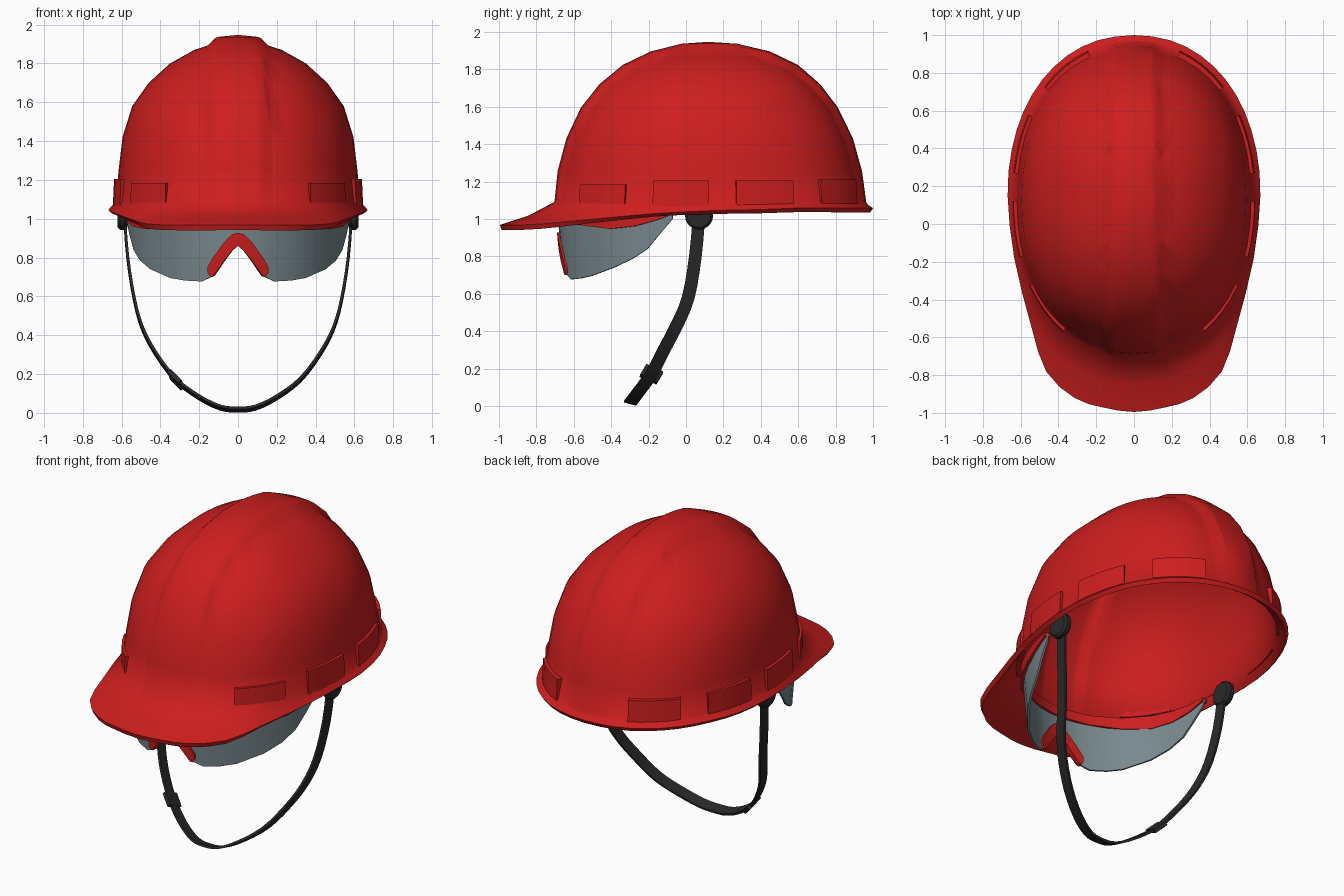
import bpy, bmesh
from math import sin, cos, pi, radians, copysign
from mathutils import Vector, Matrix

if "Cube" in bpy.data.objects:
    bpy.data.objects.remove(bpy.data.objects["Cube"], do_unlink=True)


def material(name, rgb):
    m = bpy.data.materials.new(name)
    m.use_nodes = True
    m.diffuse_color = (*rgb, 1)
    bsdf = next(n for n in m.node_tree.nodes if n.type == 'BSDF_PRINCIPLED')
    bsdf.inputs["Base Color"].default_value = (*rgb, 1)
    return m


RED = material("red plastic", (0.61, 0.013, 0.013))
GREY = material("visor grey", (0.19, 0.25, 0.27))
BLACK = material("strap black", (0.022, 0.022, 0.022))


def finish(name, bm, mat, thickness=0, angle=38):
    me = bpy.data.meshes.new(name)
    bm.to_mesh(me)
    bm.free()
    ob = bpy.data.objects.new(name, me)
    bpy.context.collection.objects.link(ob)
    me.materials.append(mat)
    bpy.ops.object.select_all(action='DESELECT')
    ob.select_set(True)
    bpy.context.view_layer.objects.active = ob
    if thickness:
        mod = ob.modifiers.new("Solidify", 'SOLIDIFY')
        mod.thickness = thickness
        mod.offset = -1
        bpy.ops.object.modifier_apply(modifier=mod.name)
    bpy.ops.object.shade_smooth_by_angle(angle=radians(angle))
    return ob


def oval(a, rx, ry, yc, z, fullness=2):
    """Point on a level oval, a radians from the front; fullness above 2 fills its corners."""
    s, c = sin(a), cos(a)
    e = 2 / fullness
    return Vector((rx * copysign(abs(s) ** e, s), yc - ry * copysign(abs(c) ** e, c), z))


def smooth(points, steps, closed=False):
    """Points on a soft curve through the given ones."""
    n, result = len(points), []

    def at(i):
        return points[i % n] if closed else points[max(0, min(n - 1, i))]

    for i in range(n if closed else n - 1):
        a, b, c, d = (at(i + k) for k in (-1, 0, 1, 2))
        for s in range(steps):
            t = s / steps
            result.append(b + (c - a) * (t / 2) + (a * 2 - b * 5 + c * 4 - d) * (t * t / 2)
                          + (b * 3 - a - c * 3 + d) * (t ** 3 / 2))
    return result if closed else result + [points[-1]]


def loft(bm, rings):
    """Join closed rings of equal length with quads."""
    for r, s in zip(rings, rings[1:]):
        n = len(r)
        for i in range(n):
            j = (i + 1) % n
            bm.faces.new((r[i], r[j], s[j], s[i]))


def sweep(name, sections, mat, angle=38):
    """Closed solid through a row of cross-sections."""
    bm = bmesh.new()
    rings = [[bm.verts.new(p) for p in sec] for sec in sections]
    loft(bm, rings)
    bm.faces.new(rings[0])
    bm.faces.new(rings[-1])
    bmesh.ops.recalc_face_normals(bm, faces=bm.faces)
    return finish(name, bm, mat, angle=angle)


def curved_band(name, columns, rx, ry, yc, depth, lean, mat, fullness=2):
    """Upright band around an oval; columns are (degrees from front, low, high)."""
    sections = []
    for deg, low, high in columns:
        sec = []
        for z, d in ((low, 0), (high, 0), (high, depth), (low, depth)):
            k = 1 + lean * (z - 1.06)
            sec.append(oval(radians(deg), k * (rx - d), k * (ry - d), yc, z, fullness))
        sections.append(sec)
    return sweep(name, sections, mat)


def both_sides(half):
    return [(-a, lo, hi) for a, lo, hi in reversed(half) if a > 0] + half


# Shell: lip and brim outline, then dome rings up to the crown
push = [.295, .30, .335, .33, .265, .11] + [0] * 7
narrow = [0, .008, .02, .008, .035, .012] + [0] * 7
lip_z = [.968, .967, .967, .973, .995, 1.028, 1.045, 1.05] + [1.058] * 5
levels = [  # height, half width, front, back
    (1.09, .63, -.69, .95), (1.25, .615, -.66, .915), (1.42, .595, -.615, .868),
    (1.58, .545, -.54, .79), (1.70, .46, -.445, .70), (1.80, .35, -.325, .585),
    (1.87, .225, -.18, .44), (1.91, .10, -.02, .27)]

half_lip = []
for k in range(13):
    p = oval(k * pi / 12, .669, .85, .15, lip_z[k], 2.15 if k > 6 else 2)
    half_lip.append(p - Vector((narrow[k], push[k], 0)))
lip = smooth(half_lip + [Vector((-p.x, p.y, p.z)) for p in half_lip[-2:0:-1]], 2, closed=True)
N = len(lip)
dome = [[oval(2 * pi * i / N, hw, (back - front) / 2, (front + back) / 2, z, 2.22)
         for i in range(N)] for z, hw, front, back in levels]
middle = [p.lerp(q, .5) for p, q in zip(lip, dome[0])]
for m, p, q in zip(middle, lip, dome[0]):
    m.z -= .04 * max(0, (q - p).length - .05)

bm = bmesh.new()
rings = [[bm.verts.new(p) for p in r] for r in [lip, middle] + dome]
loft(bm, rings)
crown = bm.verts.new((0, .12, 1.92))
for i in range(N):
    bm.faces.new((rings[-1][i], rings[-1][(i + 1) % N], crown))
bm.normal_update()
if crown.normal.z < 0:
    bmesh.ops.reverse_faces(bm, faces=bm.faces[:])

# Raised centre ridge with sloping sides, a little wider at the front
flare, inner, outer = .02, .12, .16
for side in (-1, 1):
    for x in (inner, outer):
        bmesh.ops.bisect_plane(bm, geom=bm.verts[:] + bm.edges[:] + bm.faces[:],
                               plane_co=(side * x, 0, 0), plane_no=(side, flare, 0))
bmesh.ops.remove_doubles(bm, verts=bm.verts[:], dist=.004)
for v in bm.verts:
    if v.co.z > 1.08:
        slope = (outer - abs(v.co.x) - flare * v.co.y) / (outer - inner)
        away = Vector((0, v.co.y - .12, v.co.z - 1.05)).normalized()
        v.co += away * .027 * max(0, min(1, slope)) * min(1, (v.co.z - 1.06) / .06)
finish("helmet_shell", bm, RED, thickness=.028, angle=60)

# Slot covers around the lower edge
slots = [("front", 34, 58.4, 1.055, 1.185), ("middle", 70, 89.6, 1.065, 1.205),
         ("rear", 98.4, 120.8, 1.065, 1.205), ("back", 134, 159.4, 1.065, 1.21)]
for label, start, end, low, high in slots:
    for side, sign in (("left", 1), ("right", -1)):
        cols = [(sign * (start + (end - start) * t / 4), low, high) for t in range(5)]
        curved_band(f"{side}_{label}_slot_cover", cols, .645, .838, .13, .033, -.07, RED, 2.15)

# Visor, its nose trim and the frame that holds it
visor = [(0, .90, 1.04), (7, .86, 1.04), (13, .77, 1.04), (14.5, .70, 1.04),
         (20, .677, 1.04), (30, .682, 1.04), (39, .695, 1.04), (54, .74, 1.04),
         (64, .785, 1.04), (72, .84, 1.04), (78, .92, 1.04), (84, 1.0, 1.04)]
curved_band("visor", both_sides(visor), .583, .69, 0, .012, .13, GREY)
trim = [(0, .86, .928), (3, .835, .92), (7, .785, .88), (13, .705, .80),
        (14.5, .70, .775), (16, .72, .75)]
curved_band("nose_trim", both_sides(trim), .595, .702, 0, .035, .13, RED)
frame = [(0, .985, 1.04), (20, .98, 1.04), (38, .965, 1.035), (54, .947, 1.03),
         (66, .96, 1.03), (76, .99, 1.035), (84, 1.025, 1.045)]
curved_band("visor_frame", both_sides(frame), .593, .70, 0, .035, 0, RED)

# Chin strap
half = [(.585, .07, 1.02), (.568, .05, .80), (.533, .012, .58), (.49, -.05, .43),
        (.42, -.118, .30), (.32, -.185, .17), (.2, -.25, .08), (.09, -.29, .027),
        (0, -.298, .017)]
path = [Vector(p) for p in half]
path = smooth(path + [Vector((-p.x, p.y, p.z)) for p in reversed(path[:-1])], 3)
across = Vector((0, .965, -.26)).normalized()
sections = []
for i, p in enumerate(path):
    along = (path[min(i + 1, len(path) - 1)] - path[max(i - 1, 0)]).normalized()
    out = along.cross(across).normalized() * .007
    w = across * .034
    sections.append([p + w + out, p + w - out, p - w - out, p - w + out])
sweep("chin_strap", sections, BLACK, angle=50)

# Strap buckle on the right side
centre = min((p for p in path if p.x < 0), key=lambda p: abs(p.z - .155))
spot = path.index(centre)
along = (path[spot + 1] - path[spot - 1]).normalized()
out = along.cross(across).normalized()
basis = Matrix((along, out.cross(along), out)).transposed().to_4x4()
bm = bmesh.new()
bmesh.ops.create_cube(bm, size=1)
bmesh.ops.scale(bm, vec=(.085, .10, .024), verts=bm.verts)
bmesh.ops.transform(bm, verts=bm.verts, matrix=Matrix.Translation(centre) @ basis)
finish("strap_buckle", bm, BLACK)

# Round strap anchors
for side, sign in (("left", 1), ("right", -1)):
    bm = bmesh.new()
    bmesh.ops.create_cone(bm, cap_ends=True, segments=20, radius1=.075, radius2=.075,
                          depth=.05)
    rims = [e for e in bm.edges if abs(e.verts[0].co.z - e.verts[1].co.z) < .001]
    bmesh.ops.bevel(bm, geom=rims, offset=.012, segments=1, affect='EDGES')
    bmesh.ops.transform(bm, verts=bm.verts,
                        matrix=Matrix.Translation((sign * .595, .07, 1.018))
                        @ Matrix.Rotation(pi / 2, 4, 'Y'))
    finish(f"{side}_strap_anchor", bm, BLACK)
